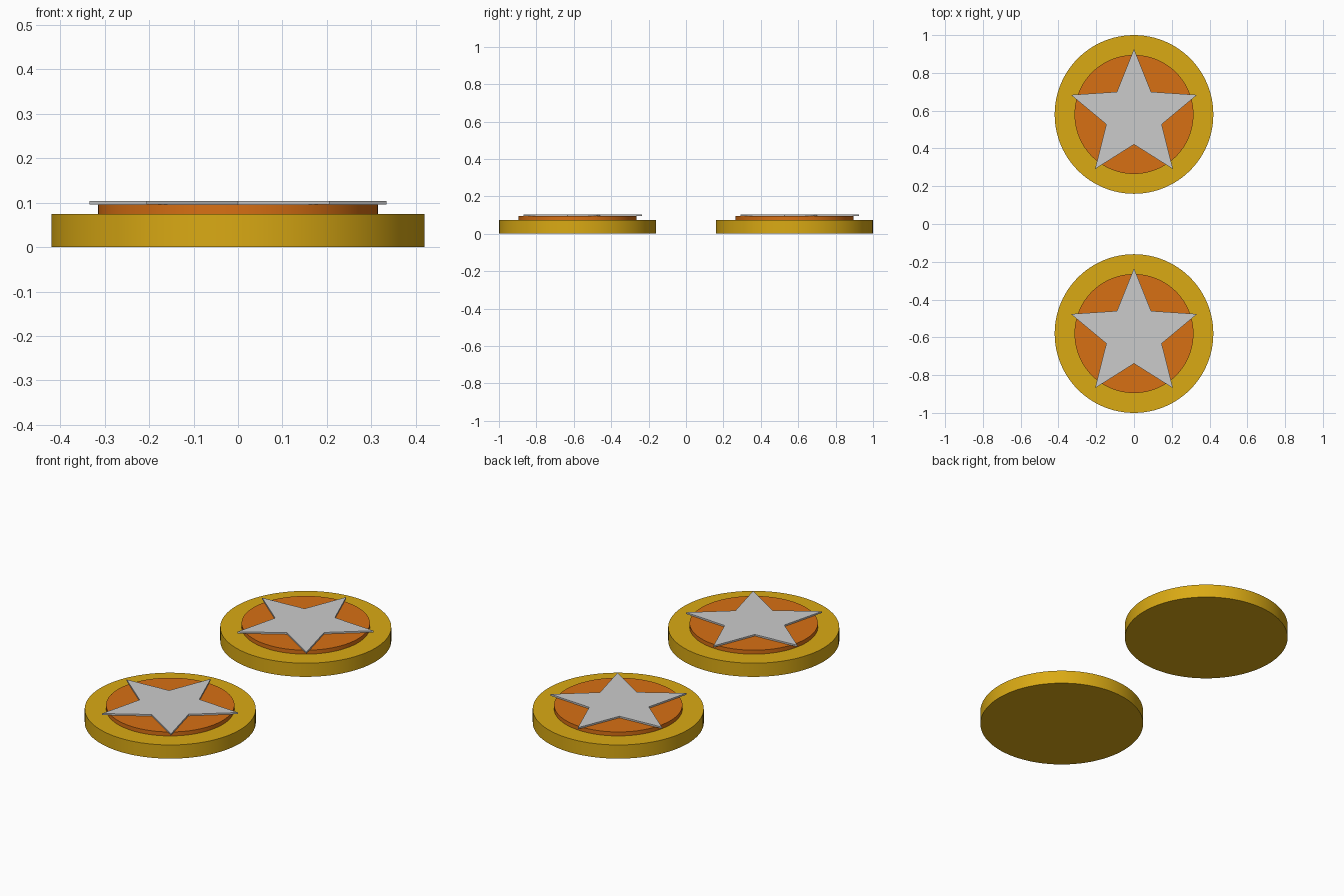
import bpy, bmesh, math

if "Cube" in bpy.data.objects:
    bpy.data.objects.remove(bpy.data.objects["Cube"])


def material(name, rgb):
    m = bpy.data.materials.new(name)
    m.diffuse_color = (*rgb, 1)
    m.use_nodes = True
    m.node_tree.nodes["Principled BSDF"].inputs["Base Color"].default_value = m.diffuse_color
    return m


GOLD = material("gold", (0.70, 0.40, 0.007))
ORANGE = material("orange", (0.68, 0.16, 0.007))


def prism(name, pts, y, z0, z1, mat=None, smooth=False):
    """Extrude a flat outline from z0 to z1."""
    bm = bmesh.new()
    face = bm.faces.new([bm.verts.new((px, py + y, z0)) for px, py in pts])
    new = bmesh.ops.extrude_face_region(bm, geom=[face])["geom"]
    for v in new:
        if isinstance(v, bmesh.types.BMVert):
            v.co.z = z1
    bmesh.ops.recalc_face_normals(bm, faces=bm.faces)
    me = bpy.data.meshes.new(name)
    bm.to_mesh(me)
    bm.free()
    ob = bpy.data.objects.new(name, me)
    bpy.context.collection.objects.link(ob)
    if mat:
        me.materials.append(mat)
    if smooth:
        bpy.ops.object.select_all(action='DESELECT')
        ob.select_set(True)
        bpy.context.view_layer.objects.active = ob
        bpy.ops.object.shade_smooth_by_angle(angle=math.radians(30))
    return ob


def ring(radii, n):
    """Outline of n points starting at +y, cycling through the radii."""
    return [(radii[i % len(radii)] * -math.sin(math.tau * i / n),
             radii[i % len(radii)] * math.cos(math.tau * i / n)) for i in range(n)]


for label, y in (("back", 0.58), ("front", -0.58)):
    # Outer coin
    prism(label + "_coin", ring([0.42], 96), y, 0, 0.074, GOLD, True)
    # Raised inner disc
    prism(label + "_inner_disc", ring([0.315], 96), y, 0.074, 0.0955, ORANGE, True)
    # Thin star overhanging the disc
    prism(label + "_star", ring([0.351, 0.154], 10), y - 0.005, 0.0955, 0.104)
